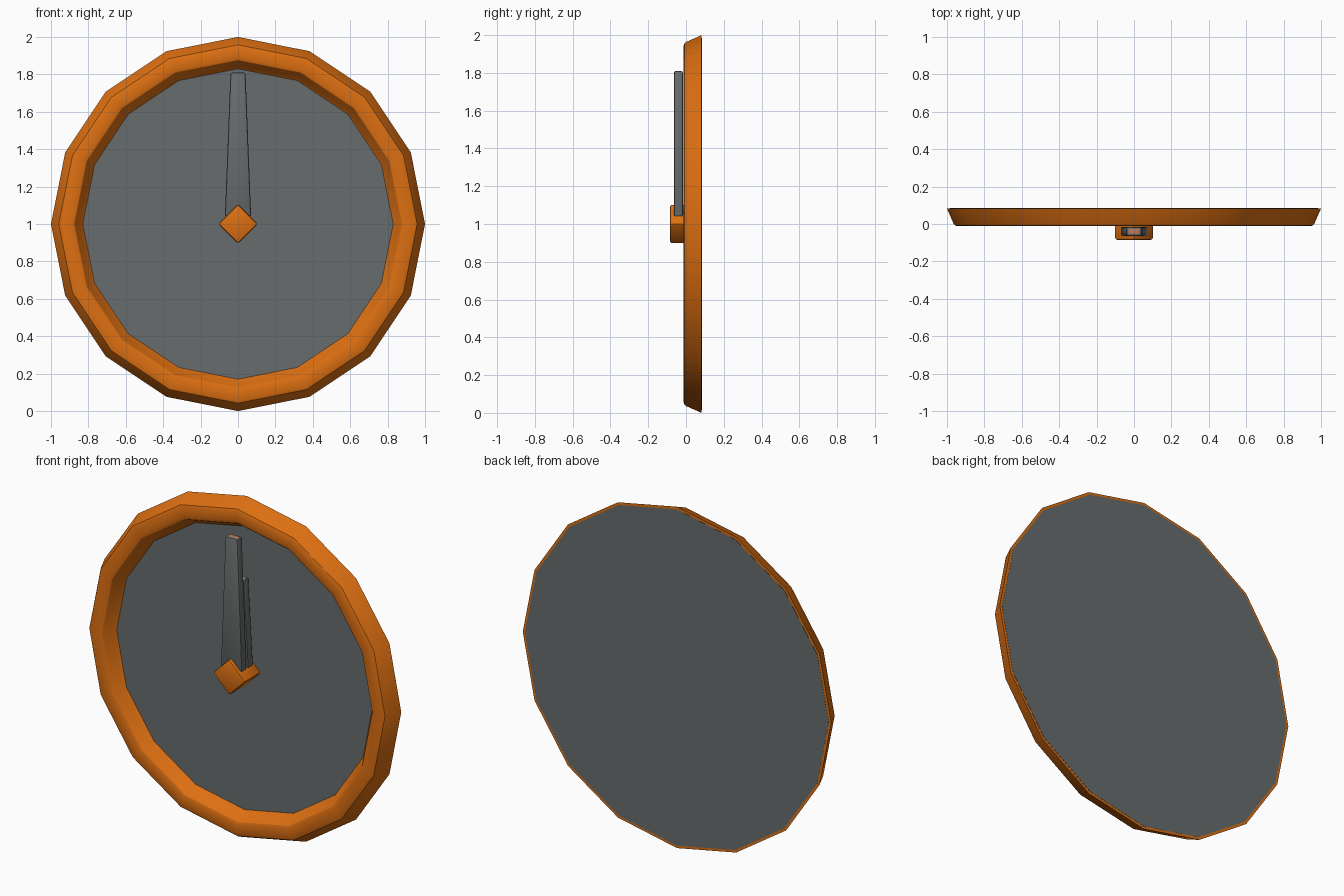
import bpy, bmesh, math
from mathutils import Matrix, Vector

if "Cube" in bpy.data.objects:
    bpy.data.objects.remove(bpy.data.objects["Cube"])

SIDES = 16
CENTRE = Vector((0, 0, 1))


def material(name, rgb):
    m = bpy.data.materials.new(name)
    m.diffuse_color = (*rgb, 1)
    m.use_nodes = True
    m.node_tree.nodes["Principled BSDF"].inputs["Base Color"].default_value = m.diffuse_color
    return m


orange = material("orange", (0.72, 0.16, 0.006))
grey = material("slate grey", (0.14, 0.152, 0.152))
tan = material("copper tip", (0.5, 0.2, 0.11))


def finish(name, bm, mats, angle=30):
    bmesh.ops.recalc_face_normals(bm, faces=bm.faces)
    me = bpy.data.meshes.new(name)
    bm.to_mesh(me)
    bm.free()
    for m in mats:
        me.materials.append(m)
    me.shade_smooth()
    me.set_sharp_from_angle(angle=math.radians(angle))
    ob = bpy.data.objects.new(name, me)
    bpy.context.collection.objects.link(ob)
    return ob


def ring_point(r, y, i):
    a = 2 * math.pi * i / SIDES
    return CENTRE + Vector((r * math.cos(a), y, r * math.sin(a)))


# Rim: rounded trapezoid profile (radius, depth) swept round 16 sides
profile = [(1.0, 0.083), (0.965, 0.003), (0.958, -0.007), (0.945, -0.012),
           (0.89, -0.012), (0.876, -0.007), (0.868, 0.003), (0.842, 0.05),
           (0.83, 0.062), (0.83, 0.083)]
bm = bmesh.new()
loops = [[bm.verts.new(ring_point(r, y, i)) for r, y in profile] for i in range(SIDES)]
n = len(profile)
for i in range(SIDES):
    a, b = loops[i], loops[(i + 1) % SIDES]
    for j in range(n):
        k = (j + 1) % n
        bm.faces.new((a[j], a[k], b[k], b[j]))
finish("rim", bm, [orange])

# Dial plate: closes the back and shows inside the rim
bm = bmesh.new()
front = [bm.verts.new(ring_point(0.975, 0.062, i)) for i in range(SIDES)]
back = [bm.verts.new(ring_point(0.985, 0.085, i)) for i in range(SIDES)]
bm.faces.new(front)
bm.faces.new(back)
for i in range(SIDES):
    k = (i + 1) % SIDES
    bm.faces.new((front[i], front[k], back[k], back[i]))
finish("dial", bm, [grey])


# Hands: tapered bars with softened edges and a coloured tip
def hand(name, y0, y1, z0, z1, w0, w1):
    bm = bmesh.new()
    bmesh.ops.create_cube(bm, size=2)
    for v in bm.verts:
        top = v.co.z > 0
        v.co = (v.co.x * (w1 if top else w0),
                y1 if v.co.y > 0 else y0,
                z1 if top else z0)
    bmesh.ops.bevel(bm, geom=bm.edges[:], offset=0.01, segments=2,
                    profile=0.5, affect='EDGES')
    bm.normal_update()
    for f in bm.faces:
        f.material_index = 1 if f.normal.z > 0.95 else 0
    finish(name, bm, [grey, tan], 40)


hand("minute_hand", -0.064, -0.016, 1.04, 1.81, 0.07, 0.04)
hand("hour_hand", -0.004, 0.044, 1.04, 1.55, 0.07, 0.04)

# Hub: diamond block through both hands
bm = bmesh.new()
bmesh.ops.create_cube(bm, size=1)
side = 0.148
for v in bm.verts:
    v.co = (v.co.x * side, 0.065 if v.co.y > 0 else -0.085, v.co.z * side)
bmesh.ops.bevel(bm, geom=bm.edges[:], offset=0.01, segments=2,
                profile=0.5, affect='EDGES')
bm.transform(Matrix.Translation(CENTRE) @ Matrix.Rotation(math.radians(45), 4, 'Y'))
finish("hub", bm, [orange], 40)
